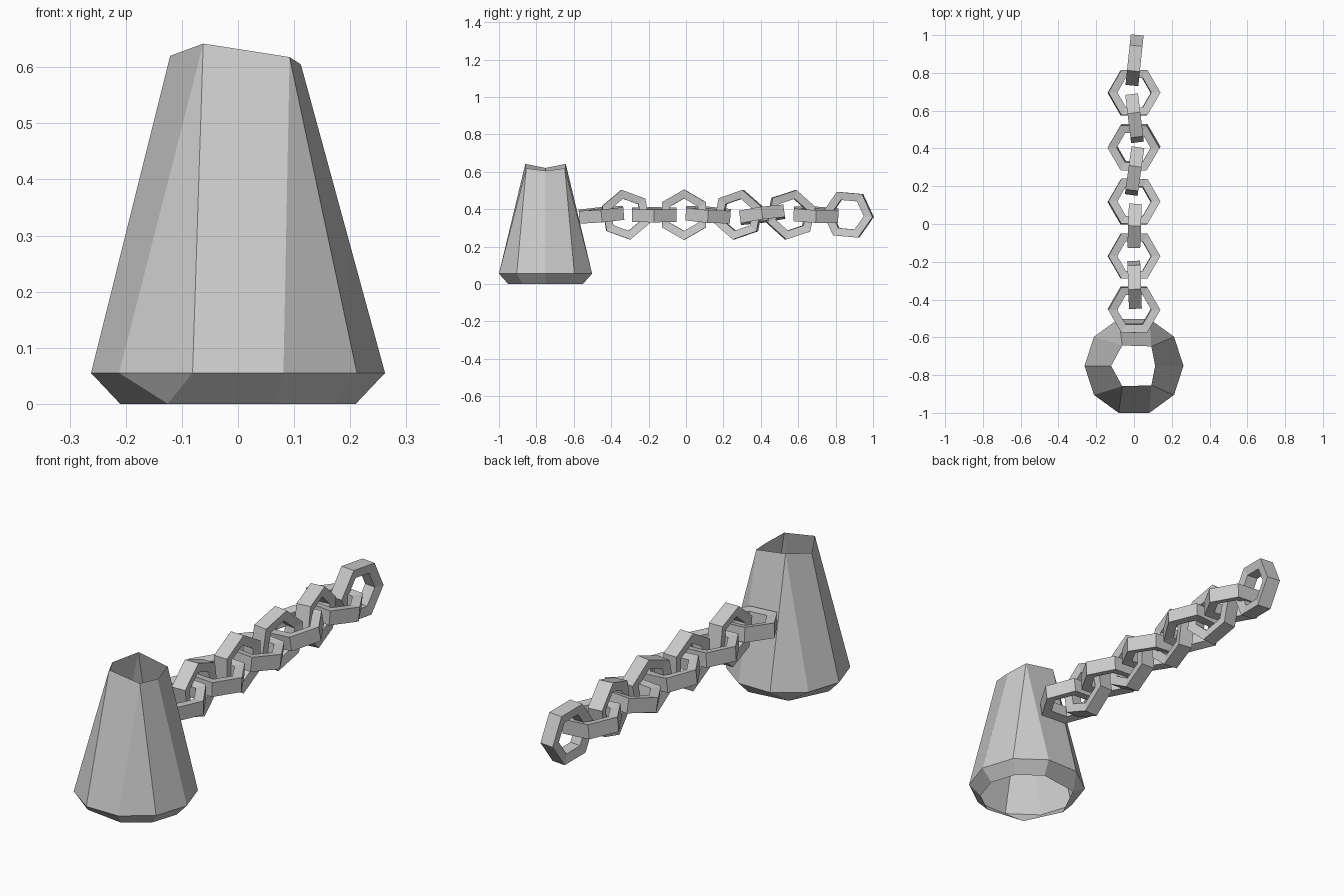
import bpy
from math import cos, sin, radians
from mathutils import Matrix, Vector

if "Cube" in bpy.data.objects:
    bpy.data.objects.remove(bpy.data.objects["Cube"])


def make_object(name, verts, faces):
    mesh = bpy.data.meshes.new(name)
    mesh.from_pydata(verts, [], faces)
    mesh.update()
    obj = bpy.data.objects.new(name, mesh)
    bpy.context.collection.objects.link(obj)
    return obj


# Hollow tapered weight: ten-sided base edge, coarser rims above and below
CY = -0.751
mid = [(0.262 * cos(radians(36 * i)), CY + 0.262 * sin(radians(36 * i)), 0.055)
       for i in range(10)]
top_half = [(0.112, 0, 0.605), (0.092, 0.103, 0.618), (-0.062, 0.108, 0.642), (-0.121, 0, 0.62)]
low_half = [(0.21, 0, 0), (0.17, 0.123, 0), (0.065, 0.2, 0), (-0.125, 0.175, 0), (-0.21, 0, 0)]


def mirrored_ring(half):
    ring = half + [(x, -y, z) for x, y, z in half[-2:0:-1]]
    return [(x, CY + y, z) for x, y, z in ring]


def bridge(upper_map, offset, flip):
    """Join the ten-sided ring to a coarser ring; merged corners give triangles."""
    faces = []
    for i in range(10):
        j = (i + 1) % 10
        a, b = offset + upper_map[i], offset + upper_map[j]
        face = [i, j, b] if a == b else [i, j, b, a]
        faces.append(face[::-1] if flip else face)
    return faces


top, low = mirrored_ring(top_half), mirrored_ring(low_half)
faces = bridge([0, 1, 1, 2, 2, 3, 4, 4, 5, 5], 10, False)
faces += bridge([0, 1, 2, 3, 3, 4, 5, 5, 6, 7], 10 + len(top), True)
make_object("tapered_weight", mid + top + low, faces)

# Chain link: six-sided ring with a four-sided cross-section (radius, offset)
SECTION = [(0.0, -0.034), (0.0, 0.034), (-0.048, 0.027), (-0.048, -0.027)]


def link(name, centre, radius, phase, vertical, yaw=0, pitch=0, roll=0):
    m = Matrix.Translation(Vector(centre))
    m = m @ Matrix.Rotation(radians(yaw), 4, 'Z') @ Matrix.Rotation(radians(pitch), 4, 'X')
    m = m @ Matrix.Rotation(radians(roll), 4, 'Y')
    if vertical:  # turn the flat ring into the y-z plane
        m = m @ Matrix(((0, 0, 1, 0), (1, 0, 0, 0), (0, 1, 0, 0), (0, 0, 0, 1)))
    verts, faces = [], []
    for i in range(6):
        a = radians(phase + 60 * i)
        for r, h in SECTION:
            verts.append(m @ Vector(((radius + r) * cos(a), (radius + r) * sin(a), h)))
        for k in range(4):
            j, n = (i + 1) % 6, (k + 1) % 4
            faces.append([i * 4 + k, j * 4 + k, j * 4 + n, i * 4 + n])
    make_object(name, verts, faces)


# Flat links: y position, pitch, roll
for i, (y, pitch, roll) in enumerate([(-0.452, 5, 3), (-0.17, 0, 3), (0.118, -4, 4),
                                      (0.407, 8, -4), (0.695, -2, 4)]):
    link(f"flat_link_{i + 1}", (0, y, 0.37), 0.138, 0, False, pitch=pitch, roll=roll)

# Upright links: y position, phase, yaw
for i, (y, phase, yaw) in enumerate([(-0.322, 100, 2), (-0.01, 90, -2), (0.28, 79, -8),
                                     (0.56, 78, 7), (0.867, 115, -6)]):
    link(f"upright_link_{i + 1}", (0.003, y, 0.37), 0.135, phase, True, yaw=yaw)
